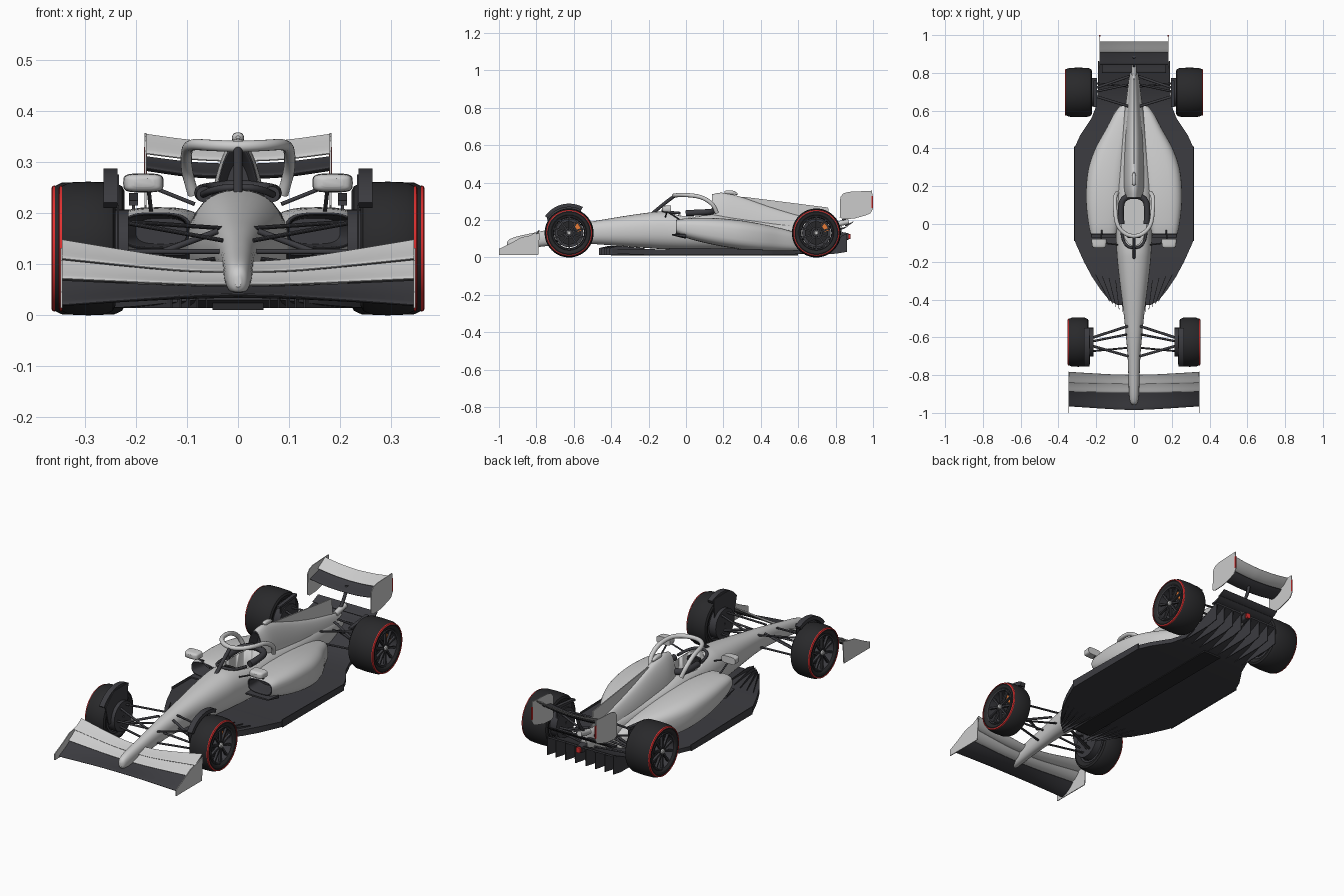
import bpy, bmesh
from math import sin, cos, pi, copysign, radians
from mathutils import Vector, Matrix


def material(name, c):
    m = bpy.data.materials.new(name)
    m.diffuse_color = (*c, 1)
    return m


CARBON = material("carbon", (.045, .045, .052))
RUBBER = material("rubber", (.022, .022, .024))
RED = material("red", (.75, .03, .03))
ORANGE = material("orange", (.8, .2, .04))


def finish(name, bm, mat=None, mirror=False, angle=.6):
    bmesh.ops.recalc_face_normals(bm, faces=bm.faces)
    for f in bm.faces:
        f.smooth = True
    for e in bm.edges:
        e.smooth = e.calc_face_angle(0) < angle
    me = bpy.data.meshes.new(name)
    bm.to_mesh(me)
    bm.free()
    ob = bpy.data.objects.new(name, me)
    bpy.context.collection.objects.link(ob)
    if mat:
        me.materials.append(mat)
    if mirror:
        ob.modifiers.new("mirror", 'MIRROR')
    return ob


def loft(name, rings, mat=None, mirror=False, caps=(1, 1), closed=False, angle=.6):
    bm = bmesh.new()
    rs = [[bm.verts.new(p) for p in r] for r in rings]
    for a, b in zip(rs, rs[1:] + rs[:1] if closed else rs[1:]):
        for i in range(len(a)):
            j = (i + 1) % len(a)
            bm.faces.new((a[i], a[j], b[j], b[i]))
    if not closed:
        for on, r in zip(caps, (rs[0], rs[-1])):
            if on:
                bm.faces.new(r)
    return finish(name, bm, mat, mirror, angle)


def spline(p, k=5):
    p = [Vector(q) for q in p]
    out = []
    for i in range(len(p) - 1):
        a, b, c, d = p[max(i - 1, 0)], p[i], p[i + 1], p[min(i + 2, len(p) - 1)]
        for s in range(k):
            t = s / k
            out.append(b + .5 * t * ((c - a) + t * ((2 * a - 5 * b + 4 * c - d) + t * (3 * b - a - 3 * c + d))))
    return out + [p[-1]]


def ring(y, x0, x1, z0, z1, e=2.3, tap=0, n=32):
    pts = []
    for i in range(n):
        c, s = cos(2 * pi * i / n), sin(2 * pi * i / n)
        c, s = copysign(abs(c) ** (2 / e), c), copysign(abs(s) ** (2 / e), s)
        pts.append(((x0 + x1) / 2 + (x1 - x0) / 2 * c * (1 - tap * (1 + s) / 2), y, (z0 + z1) / 2 + (z1 - z0) / 2 * s))
    return pts


def body(name, secs, mat=None, mirror=False, e=2.3, tap=0, caps=(1, 1)):
    return loft(name, [ring(*s, e, tap) for s in spline([Vector(s) for s in secs])], mat, mirror, caps)


def tube(name, pts, r, mat=None, mirror=False, k=1, n=12, flat=1):
    p = spline(pts, k)
    rings = []
    for i, q in enumerate(p):
        d = p[min(i + 1, len(p) - 1)] - p[max(i - 1, 0)]
        m = d.to_track_quat('Z', 'Y').to_matrix()
        rings.append([q + m @ Vector((r * cos(2 * pi * j / n), r * sin(2 * pi * j / n) * flat, 0)) for j in range(n)])
    return loft(name, rings, mat, mirror)


def plate(name, x, t, yz, mat=None, mirror=False):
    return loft(name, [[(x + s, y, z) for y, z in yz] for s in (-t / 2, t / 2)], mat, mirror)


def wing(name, stations, t, camber, mat=None):
    # aerofoil lofted from the centre line outwards, then mirrored
    us = (0, .04, .15, .35, .6, .85, 1)
    rings = []
    for x, y0, z0, y1, z1 in spline(stations, 4):
        def pt(u, side):
            h = side * t * 2.2 * (u ** .5) * (1 - u) + side * .0008 - camber * 4 * u * (1 - u)
            d = Vector((y1 - y0, z1 - z0)).normalized()
            return (x, y0 + u * (y1 - y0) - d.y * h, z0 + u * (z1 - z0) + d.x * h)
        rings.append([pt(u, 1) for u in us] + [pt(u, -1) for u in us[::-1]])
    return loft(name, rings, mat, True, (0, 1))


def lathe(name, prof, y, z, mat=None, n=48, closed=True, a0=0, a1=2 * pi):
    # profile of (x, radius), turned about the wheel axle
    full = a1 - a0 > 6.28
    rings = [[(x, y + r * cos(a0 + (a1 - a0) * i / n), z + r * sin(a0 + (a1 - a0) * i / n)) for x, r in prof]
             for i in range(n if full else n + 1)]
    return loft(name, rings, mat, True, closed=full, angle=.5)


def rect(x0, x1, r0, r1):
    return [(x0, r0), (x1, r0), (x1, r1), (x0, r1)]


# chassis with cut-out cockpit
S = [(-.958, .006, .055, .078), (-.945, .019, .044, .096), (-.9, .026, .042, .113), (-.8, .03, .055, .135),
     (-.7, .034, .065, .156), (-.6, .042, .073, .176), (-.5, .052, .072, .193), (-.4, .064, .065, .21),
     (-.3, .077, .057, .226), (-.2, .088, .05, .24), (-.13, .093, .045, .246), (0, .099, .04, .24),
     (.15, .1, .04, .236), (.3, .09, .04, .215), (.5, .064, .04, .19), (.7, .036, .05, .165), (.83, .02, .09, .15)]
chassis = body("chassis", [(y, -w, w, a, b) for y, w, a, b in S])
cut = loft("cockpit_cutter", [[(.07 * cos(a) * (1 if sin(a) > 0 else .95), .02 + .135 * sin(a), z) for a in
           [2 * pi * i / 32 for i in range(32)]] for z in (.12, .4)])
cut.hide_render = True
cut.hide_set(True)
cut.display_type = 'WIRE'
b = chassis.modifiers.new("cockpit", 'BOOLEAN')
b.operation, b.object, b.solver = 'DIFFERENCE', cut, 'EXACT'
H = [(.066, .0, .237), (.07, .06, .24), (.062, .12, .243), (.03, .145, .247), (0, .148, .25)]
tube("headrest", H + [(-x, y, z) for x, y, z in H[-2::-1]], .016, CARBON, k=4)
H = [(.068, -.03, .237), (.055, -.09, .243), (.03, -.12, .249), (0, -.125, .251)]
tube("cockpit_lip", H + [(-x, y, z) for x, y, z in H[-2::-1]], .007, CARBON, k=4)
body("steering_wheel", [(-.075, -.035, .035, .195, .235), (-.06, -.035, .035, .195, .235)], RUBBER, e=4)
# halo
H = [(.088, .165, .238), (.1, .14, .285), (.1, .08, .322), (.088, .0, .334), (.052, -.047, .333), (0, -.064, .331)]
tube("halo", H + [(-x, y, z) for x, y, z in H[-2::-1]], .011, k=6, n=16)
tube("halo_pillar", [(0, -.18, .235), (0, -.12, .285), (0, -.06, .33)], .009, CARBON, k=4)
# engine cover, air intake and fin
E = [(.14, .056, .15, .338), (.2, .068, .12, .346), (.3, .068, .1, .322), (.45, .06, .1, .27),
     (.6, .045, .1, .225), (.75, .03, .1, .19), (.835, .018, .115, .168)]
body("engine_cover", [(y, -w, w, a, c) for y, w, a, c in E], tap=.5, caps=(0, 1))
body("air_intake", [(.14, -.056, .056, .15, .338), (.142, -.05, .05, .16, .326), (.19, -.035, .035, .18, .30)],
     CARBON, tap=.5, caps=(0, 1))
plate("engine_fin", 0, .005, [(.25, .32), (.32, .323), (.76, .267), (.77, .18), (.6, .18)])
body("camera_pod", [(.205, -.004, .004, .346, .352), (.215, -.011, .011, .338, .358), (.25, -.011, .011, .336, .357),
                    (.275, -.004, .004, .335, .345)])
tube("exhaust", [(0, .79, .175), (0, .87, .192)], .014, n=24)
# sidepods with dark inlets
body("sidepod", [(-.05, .092, .23, .128, .202), (0, .08, .241, .105, .209), (.1, .06, .253, .078, .212),
                 (.2, .05, .253, .058, .208), (.3, .04, .24, .044, .197), (.4, .03, .205, .036, .18),
                 (.5, .02, .15, .034, .158), (.58, .01, .108, .034, .135), (.625, .01, .075, .034, .11)],
     None, True, 3, caps=(0, 1))
body("sidepod_inlet", [(-.05, .092, .23, .128, .202), (-.048, .1, .223, .134, .196), (.03, .1, .2, .14, .19)],
     CARBON, True, 3, caps=(0, 1))
body("inlet_lower_lip", [(-.075, .095, .225, .118, .126), (0, .08, .235, .1, .13)], CARBON, True, 4)
# floor and diffuser
F = [(-.43, .085, .03, .042), (-.405, .13, .025, .044), (-.35, .175, .02, .046), (-.28, .222, .016, .046),
     (-.2, .265, .014, .045), (-.1, .31, .014, .042), (-.07, .316, .014, .04), (.41, .312, .014, .036),
     (.47, .285, .014, .036), (.56, .225, .015, .038), (.63, .198, .022, .042), (.72, .19, .052, .064), (.86, .188, .118, .128)]
loft("floor", [[(-w, y, a), (w, y, a), (w, y, c), (-w, y, c)] for y, w, a, c in F], CARBON)
plate("floor_edge", .315, .004, [(-.09, .012), (.41, .012), (.41, .044), (.1, .05), (-.09, .052)], CARBON, True)
for x in (.03, .085, .14, .188):
    plate("diffuser_strake", x, .004, [(.6, .018), (.8, .02), (.86, .03), (.862, .124), (.72, .058)], CARBON, True)
for i in range(5):
    x = .062 + .025 * i
    tw = Matrix.Rotation(-.12 * i, 4, 'Z')
    o = plate("floor_fence", 0, .003, [(-.07, .014), (.14, .014), (.14, .05), (-.02, .062), (-.07, .05)], CARBON, True)
    o.data.transform(Matrix.Translation((x, -.395 + .012 * i, 0)) @ tw)
plate("skid_plank", 0, .1, [(-.4, .01), (.6, .01), (.6, .03), (-.4, .03)], RUBBER)
# front wing
wing("front_wing_main", [(0, -.985, .04, -.885, .056), (.12, -.98, .036, -.885, .058), (.345, -.965, .02, -.88, .068)],
     .006, .006, CARBON)
wing("front_wing_flap_1", [(0, -.892, .06, -.842, .083), (.12, -.892, .062, -.84, .086), (.345, -.887, .072, -.835, .108)], .004, .004)
wing("front_wing_flap_2", [(0, -.849, .086, -.798, .104), (.12, -.847, .089, -.796, .112), (.345, -.842, .111, -.783, .148)], .004, .004)
plate("front_wing_endplate", .346, .004, [(-1, .014), (-1, .046), (-.94, .075), (-.88, .108), (-.82, .12), (-.782, .132), (-.79, .014)], None, True)
# rear wing, beam wing and pillar
wing("rear_wing_main", [(0, .843, .272, .918, .296), (.09, .843, .275, .918, .3), (.18, .843, .288, .918, .311)], .007, .006, CARBON)
wing("rear_wing_flap", [(0, .908, .302, .966, .338), (.09, .908, .306, .966, .343), (.18, .908, .317, .966, .355)], .005, .003)
plate("rear_wing_endplate", .181, .004, [(.822, .215), (.825, .322), (.84, .342), (.87, .351), (.995, .357), (1, .26),
                                         (.985, .235), (.96, .225), (.9, .208), (.84, .205)], None, True)
plate("endplate_light", .181, .006, [(.992, .265), (1, .265), (1, .33), (.992, .33)], RED, True)
wing("beam_wing_lower", [(0, .8, .15, .865, .168), (.17, .8, .15, .865, .168)], .005, .005, CARBON)
wing("beam_wing_upper", [(0, .85, .17, .895, .192), (.17, .85, .17, .895, .192)], .004, .003, CARBON)
tube("rear_wing_pillar", [(0, .8, .15), (0, .85, .21), (0, .875, .25), (0, .885, .288)], .008, CARBON, k=4)
body("crash_structure", [(.78, -.025, .025, .085, .145), (.87, -.015, .015, .095, .13)], CARBON, e=4)
body("rain_light", [(.868, -.012, .012, .098, .125), (.88, -.012, .012, .098, .125)], RED, e=4)
# mirrors
body("mirror", [(-.128, .165, .205, .252, .268), (-.118, .149, .221, .243, .276), (-.08, .146, .225, .241, .278)], None, True, 4)
tube("mirror_stalk", [(.085, -.11, .218), (.165, -.1, .25)], .004, CARBON, True)
tube("mirror_outer_stalk", [(.17, -.03, .2), (.175, -.1, .245)], .004, CARBON, True)

# wheels: tyre, stripe, rim, spokes, hub, brakes
Z, R = .131, .131
for end, y, xi, xo in (("front", -.625, .24, .351), ("rear", .697, .222, .365)):
    lathe(end + "_tyre", [(xi + .012, .088), (xi + .002, .1), (xi, .112), (xi + .005, .122), (xi + .02, .129), ((xi + xo) / 2, R),
                          (xo - .02, .129), (xo - .005, .122), (xo, .112), (xo - .002, .1), (xo - .012, .088)], y, Z, RUBBER, 64)
    lathe(end + "_tyre_stripe", [(xo - .006, .1235), (xo - .0015, .1225), (xo + .0008, .1175), (xo - .004, .1175)], y, Z, RED, 64)
    lathe(end + "_rim", [(xo - .008, .093), (xo - .004, .09), (xo - .006, .084), (xi + .01, .08), (xi + .01, .093)], y, Z, CARBON)
    lathe(end + "_brake_drum", rect(xi - .025, xo - .045, .005, .076), y, Z, CARBON)
    lathe(end + "_brake_disc", rect(xo - .044, xo - .036, .03, .062), y, Z, RUBBER)
    lathe(end + "_caliper", rect(xo - .046, xo - .03, .045, .068), y, Z, ORANGE, 8, a0=radians(10), a1=radians(60))
    lathe(end + "_hub", [(xo - .05, .004), (xo - .05, .022), (xo - .014, .02), (xo - .012, .004)], y, Z, CARBON, 24)
    lathe(end + "_wheel_nut", [(xo - .02, .001), (xo - .02, .012), (xo - .006, .012), (xo - .002, .008), (xo - .002, .001)], y, Z, None, 24)
    bm = bmesh.new()
    for i in range(10):
        m = Matrix.Translation((xo - .015, y, Z)) @ Matrix.Rotation(2 * pi * i / 10, 4, 'X') @ Matrix.Translation((0, 0, .052))
        bmesh.ops.create_cube(bm, size=1, matrix=m @ Matrix.Diagonal((.012, .009, .068, 1)))
    finish(end + "_spokes", bm, CARBON, True)
    # suspension arms: inboard front, inboard back, outboard
    f = end == "front"
    bx = .03 if f else .025
    for nm, zi, zo in (("upper", .158, .185), ("lower", .1, .085)):
        for dy in (-.075, .085):
            tube(f"{end}_{nm}_arm", [(bx, y + dy, zi + (dy * .15 if f else 0)), (xi, y + dy * .2, zo)], .007, CARBON, True, flat=.6)
    tube(end + "_push_rod", [(bx + .01, y + .04, .165), (xi, y, .09)], .006, CARBON, True)
    tube(end + "_track_rod", [(bx, y - .03 if f else y + .03, .125), (xi, y - .05 if f else y + .05, .125)], .005, CARBON, True)
# wheel deflectors and brake duct winglets
lathe("front_wheel_deflector", rect(.236, .264, .138, .157), -.625, Z, CARBON, 20, a0=radians(62), a1=radians(145))
plate("deflector_stay", .235, .004, [(-.72, .12), (-.745, .215), (-.68, .276), (-.56, .276), (-.57, .12)], CARBON, True)
plate("rear_duct_winglet", .205, .018, [(.62, .215), (.76, .225), (.76, .24), (.62, .225)], CARBON, True)
plate("rear_duct_fin", .205, .006, [(.64, .06), (.76, .06), (.76, .235), (.64, .222)], CARBON, True)
